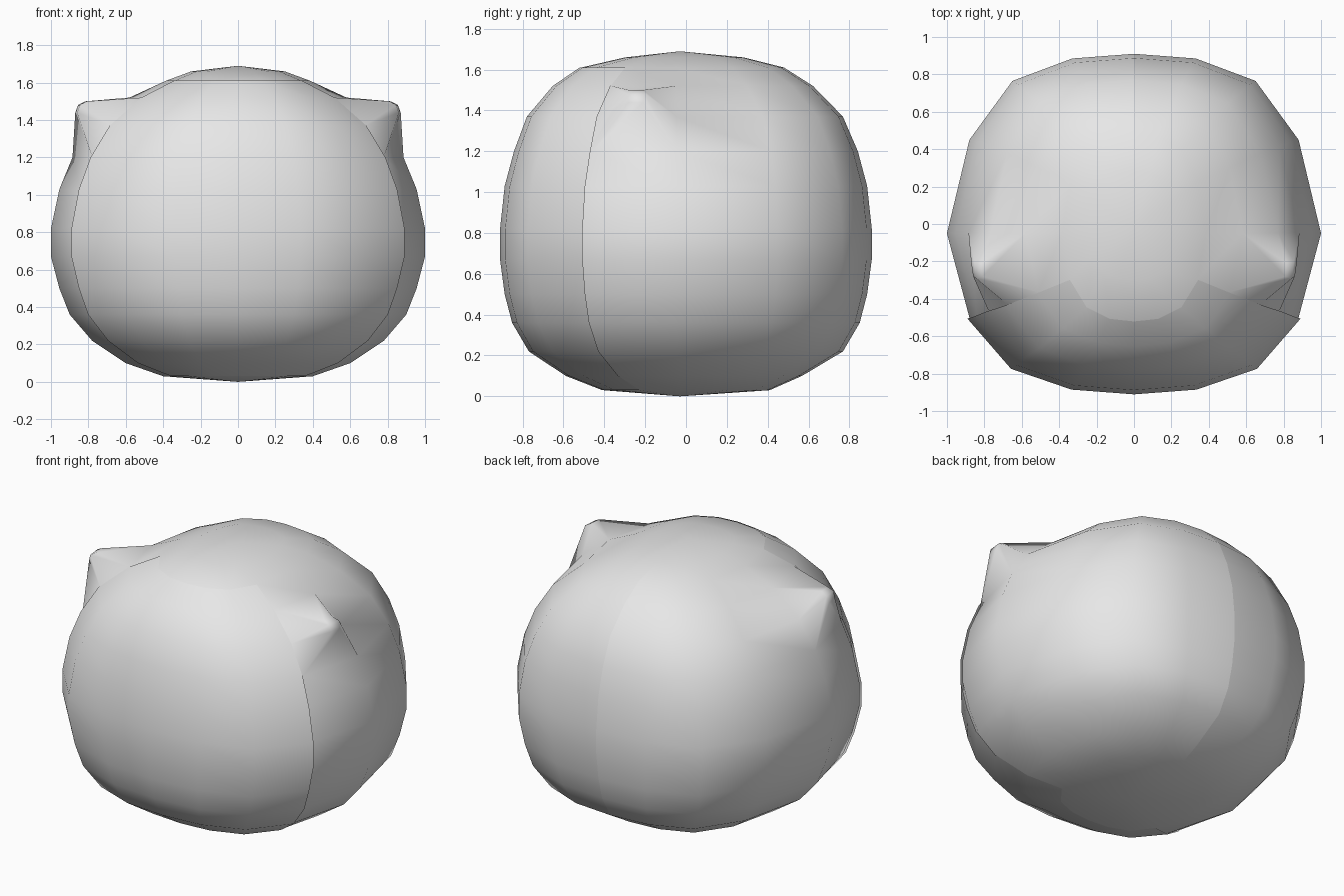
import bpy, bmesh

if "Cube" in bpy.data.objects:
    bpy.data.objects.remove(bpy.data.objects["Cube"])

grey = bpy.data.materials.new("light grey")
grey.diffuse_color = (0.8, 0.8, 0.8, 1)
grey.use_nodes = True
grey.node_tree.nodes["Principled BSDF"].inputs["Base Color"].default_value = grey.diffuse_color

# Plan outline, right half from the back to the front, then mirrored
half = [(0, .91), (.33, .885), (.65, .765), (.88, .45), (1, -.05),
        (.88, -.5), (.65, -.765), (.33, -.875), (0, -.9)]
plan = half + [(-x, y) for x, y in half[-2:0:-1]]
N = len(plan)

# Rings: height, width scale, depth scale, depth shift
rings = [(.03, .4, .45, 0), (.1, .6, .635, -.01), (.22, .78, .845, 0),
         (.36, .9, .935, 0), (.5, .955, .975, 0), (.67, 1, 1, 0),
         (.82, 1, 1, 0), (1.03, .955, .975, 0), (1.2, .885, .925, 0),
         (1.37, .77, .85, -.005), (1.52, .58, .70, -.015),
         (1.61, .385, .55, -.02), (1.66, .25, .32, -.01)]


def finish(bm, name):
    bmesh.ops.recalc_face_normals(bm, faces=bm.faces)
    for f in bm.faces:
        f.smooth = True
    me = bpy.data.meshes.new(name)
    bm.to_mesh(me)
    bm.free()
    me.materials.append(grey)
    ob = bpy.data.objects.new(name, me)
    bpy.context.collection.objects.link(ob)
    return ob


def ring_verts(bm, grow=1.0):
    return [[bm.verts.new((x * sx * grow, (y * sy + dy) * grow, z)) for x, y in plan]
            for z, sx, sy, dy in rings]


# Body with closed poles; the ear patches are left open
bm = bmesh.new()
v = ring_verts(bm)
ear_rows = (8, 9)
ear_cols = (4, N - 5)
for r in range(len(rings) - 1):
    for c in range(N):
        if r in ear_rows and c in ear_cols:
            continue
        d = (c + 1) % N
        bm.faces.new((v[r][c], v[r][d], v[r + 1][d], v[r + 1][c]))
for ring, z in ((v[0], 0), (v[-1], 1.69)):
    pole = bm.verts.new((0, -.03, z))
    for c in range(N):
        bm.faces.new((ring[c], ring[(c + 1) % N], pole))

# Ears: each open patch is drawn out to a small blunt tip
for side, back, front in ((1, 4, 5), (-1, N - 4, N - 5)):
    loop = [v[8][back], v[9][back], v[10][back], v[10][front], v[9][front], v[8][front]]
    tip = [bm.verts.new((side * x, y, z)) for x, y, z in
           ((.87, -.21, 1.44), (.855, -.20, 1.48), (.815, -.21, 1.5),
            (.81, -.28, 1.5), (.845, -.29, 1.48), (.86, -.28, 1.44))]
    for i in range(6):
        j = (i + 1) % 6
        bm.faces.new((loop[i], loop[j], tip[j], tip[i]))
    bm.faces.new((tip[0], tip[1], tip[4], tip[5]))
    bm.faces.new((tip[1], tip[2], tip[3], tip[4]))

# Shading seam down the middle of the back
for r in range(len(rings) - 1):
    bm.edges.get((v[r][0], v[r + 1][0])).smooth = False
finish(bm, "body")

# Face shell: thin cover over the front columns
bm = bmesh.new()
v = ring_verts(bm, 1.012)
for r in range(len(rings) - 2):
    for c in range(5, N - 5):
        bm.faces.new((v[r][c], v[r][c + 1], v[r + 1][c + 1], v[r + 1][c]))
bmesh.ops.delete(bm, geom=[p for p in bm.verts if not p.link_faces], context='VERTS')
shell = finish(bm, "face_shell")
if sum(p.normal.y for p in shell.data.polygons) > 0:
    shell.data.flip_normals()
